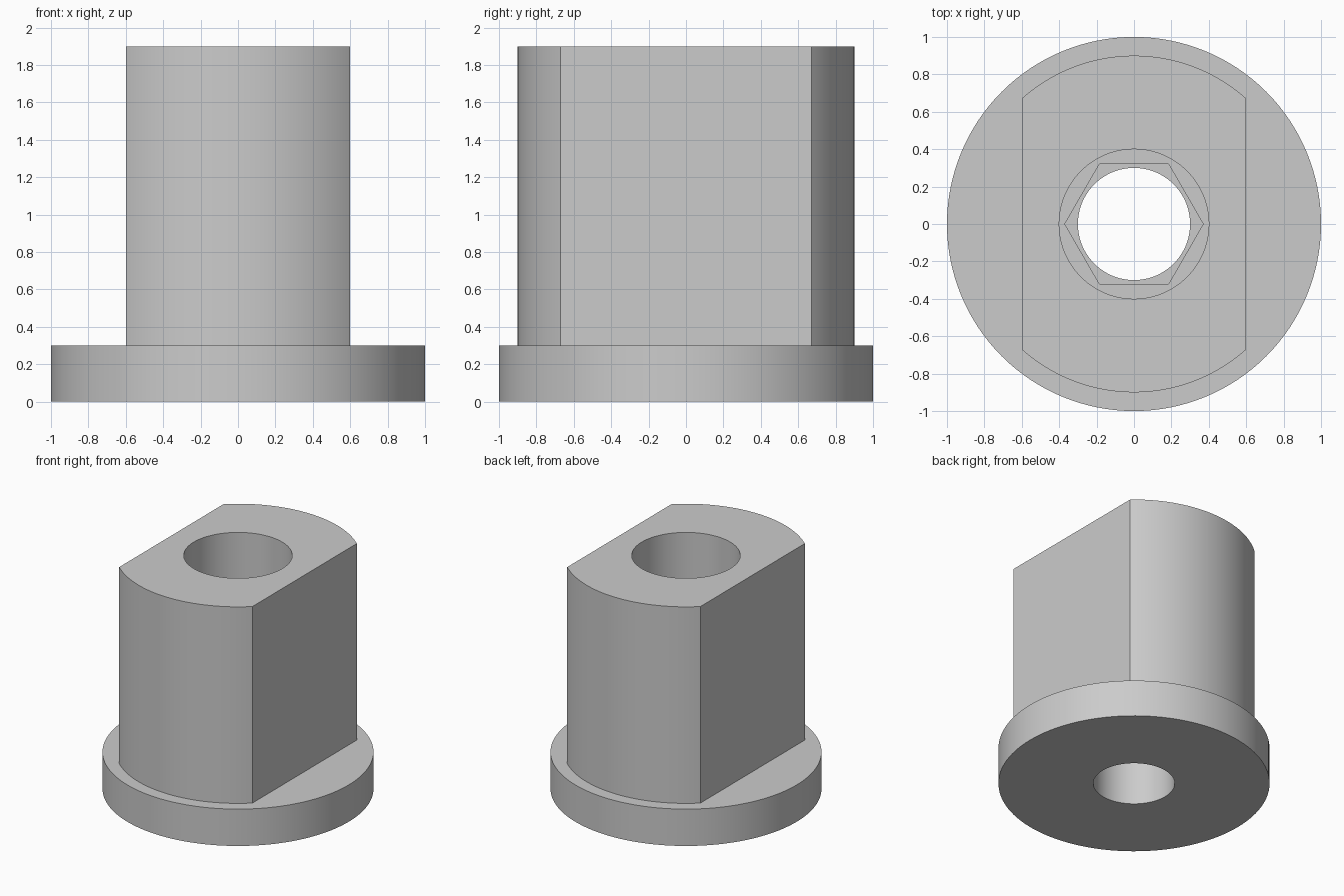
import bpy
import bmesh
import math

cube = bpy.data.objects.get("Cube")
if cube:
    bpy.data.objects.remove(cube, do_unlink=True)

grey = bpy.data.materials.new("plain_grey")
grey.use_nodes = True
colour = (0.6, 0.6, 0.6, 1)
grey.diffuse_color = colour
grey.node_tree.nodes["Principled BSDF"].inputs["Base Color"].default_value = colour


def arc(radius, start, end, steps):
    """Points along a circular arc, both ends included."""
    return [(radius * math.cos(start + (end - start) * i / steps),
             radius * math.sin(start + (end - start) * i / steps))
            for i in range(steps + 1)]


def ring(radius, sides):
    return arc(radius, 0, math.tau, sides)[:-1]


def prism(name, outline, bottom, top):
    """Extrude a flat outline from bottom to top."""
    bm = bmesh.new()
    face = bm.faces.new([bm.verts.new((x, y, bottom)) for x, y in outline])
    grown = bmesh.ops.extrude_face_region(bm, geom=[face])["geom"]
    verts = [v for v in grown if isinstance(v, bmesh.types.BMVert)]
    bmesh.ops.translate(bm, verts=verts, vec=(0, 0, top - bottom))
    bmesh.ops.recalc_face_normals(bm, faces=bm.faces)
    mesh = bpy.data.meshes.new(name)
    bm.to_mesh(mesh)
    bm.free()
    mesh.materials.append(grey)
    obj = bpy.data.objects.new(name, mesh)
    bpy.context.scene.collection.objects.link(obj)
    return obj


def combine(target, tool, operation):
    """Apply a boolean, then discard the tool."""
    mod = target.modifiers.new(operation, 'BOOLEAN')
    mod.object = tool
    mod.operation = operation
    mod.solver = 'EXACT'
    bpy.context.view_layer.objects.active = target
    bpy.ops.object.modifier_apply(modifier=mod.name)
    bpy.data.objects.remove(tool, do_unlink=True)


SIDES = 128
HEIGHT = 1.9

# Round flange with a barrel flattened on its left and right sides
bushing = prism("flanged_bushing", ring(1, SIDES), 0, 0.3)
corner = math.acos(0.6 / 0.9)
back = arc(0.9, corner, math.pi - corner, SIDES // 2)
front = [(-x, -y) for x, y in back]
combine(bushing, prism("barrel", back + front, 0.1, HEIGHT), 'UNION')

# Stepped bore: round mouth, hexagonal socket, narrow through hole
combine(bushing, prism("mouth_cutter", ring(0.4, SIDES), 1.2, 2), 'DIFFERENCE')
combine(bushing, prism("hex_cutter", ring(0.37, 6), 0.5, 1.3), 'DIFFERENCE')
combine(bushing, prism("through_cutter", ring(0.3, SIDES), -0.1, 2), 'DIFFERENCE')

# Smooth round walls, crisp edges
bpy.ops.object.select_all(action='DESELECT')
bushing.select_set(True)
bpy.context.view_layer.objects.active = bushing
bpy.ops.object.shade_smooth_by_angle(angle=math.radians(30))
